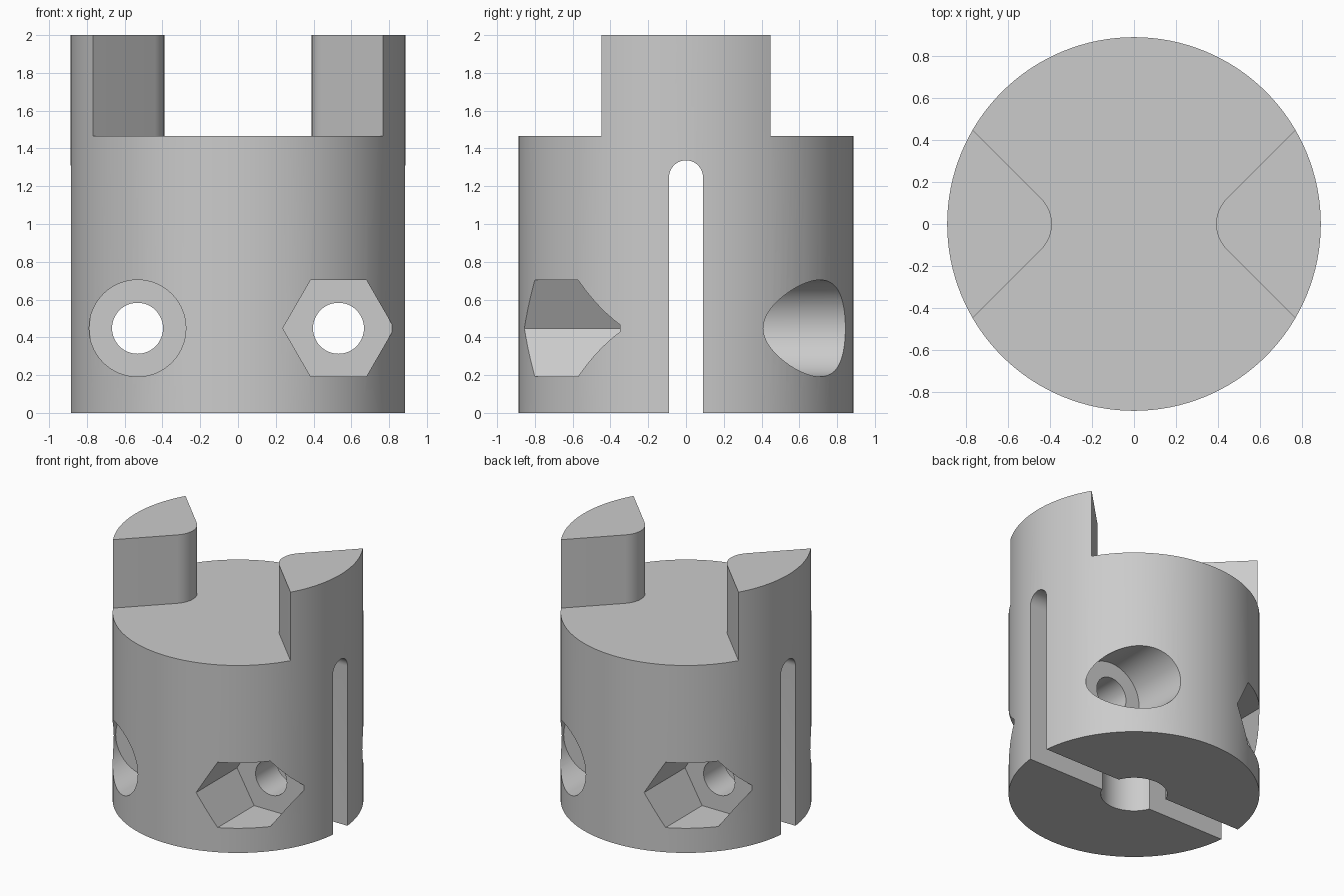
import bpy
import bmesh
from math import cos, sin, radians
from mathutils import Matrix, Vector

RADIUS, DECK, TOP = 0.888, 1.465, 2.0
SLOT_HALF, SLOT_TOP = 0.09, 1.337
BORE_R, BORE_TOP = 0.235, 1.335
SCREW_X, SCREW_Z = 0.532, 0.448

old = bpy.data.objects.get("Cube")
if old:
    bpy.data.objects.remove(old, do_unlink=True)

steel = bpy.data.materials.new("light_grey_metal")
steel.use_nodes = True
GREY = (0.6, 0.6, 0.6, 1)
steel.diffuse_color = GREY
steel.node_tree.nodes["Principled BSDF"].inputs["Base Color"].default_value = GREY


def arc(cx, cy, r, start, end, steps):
    """Points along an arc, angles in degrees."""
    angles = [radians(start + (end - start) * i / steps) for i in range(steps + 1)]
    return [(cx + r * cos(a), cy + r * sin(a)) for a in angles]


def ring(cx, cy, r, sides):
    return arc(cx, cy, r, 0, 360, sides)[:-1]


def prism(name, outline, low, high, axis="z"):
    """Extrude a 2D outline along an axis: z uses (x, y), y uses (x, z), x uses (y, z)."""
    place = {"z": lambda u, v: Vector((u, v, low)),
             "y": lambda u, v: Vector((u, low, v)),
             "x": lambda u, v: Vector((low, u, v))}[axis]
    step = Vector([(high - low) * (axis == a) for a in "xyz"])
    bm = bmesh.new()
    face = bm.faces.new([bm.verts.new(place(u, v)) for u, v in outline])
    extruded = bmesh.ops.extrude_face_region(bm, geom=[face])["geom"]
    bmesh.ops.translate(bm, vec=step,
                        verts=[g for g in extruded if isinstance(g, bmesh.types.BMVert)])
    bmesh.ops.recalc_face_normals(bm, faces=bm.faces)
    mesh = bpy.data.meshes.new(name)
    bm.to_mesh(mesh)
    bm.free()
    mesh.materials.append(steel)
    obj = bpy.data.objects.new(name, mesh)
    bpy.context.collection.objects.link(obj)
    return obj


# Hub: one full-height cylinder, everything else is cut away
hub = prism("coupling_hub", ring(0, 0, RADIUS, 128), 0, TOP)
bpy.context.view_layer.objects.active = hub
hub.select_set(True)
cutters = []

# Space between the two jaws, with rounded jaw noses
nose_x, nose_r, far = 0.56, 0.17, 1.4
far_y = far - nose_x + nose_r * 2 ** 0.5
jaw_gap = ([(far, far_y), (-far, far_y)] + arc(-nose_x, 0, nose_r, 45, -45, 12)
           + [(-far, -far_y), (far, -far_y)] + arc(nose_x, 0, nose_r, 225, 135, 12))
cutters.append(prism("jaw_gap_cutter", jaw_gap, DECK, TOP + 0.5))

# Shaft bore and round-topped clamping slot
cutters.append(prism("bore_cutter", ring(0, 0, BORE_R, 64), -0.3, BORE_TOP))
slot = ([(-SLOT_HALF, -0.2), (SLOT_HALF, -0.2)]
        + arc(0, SLOT_TOP - SLOT_HALF, SLOT_HALF, 0, 180, 20))
cutters.append(prism("slot_cutter", slot, -1.2, 1.2, "x"))

# Clamp screws: nut pocket at one end, round head recess at the other
for turn in (0, 180):
    tools = [prism("screw_hole_cutter", ring(SCREW_X, SCREW_Z, 0.135, 48), -1.2, 1.2, "y"),
             prism("nut_pocket_cutter", ring(SCREW_X, SCREW_Z, 0.295, 6), -1.3, -0.35, "y"),
             prism("head_recess_cutter", ring(SCREW_X, SCREW_Z, 0.256, 64), 0.385, 1.3, "y")]
    for tool in tools:
        tool.data.transform(Matrix.Rotation(radians(turn), 4, "Z"))
    cutters += tools

for cutter in cutters:
    cutter.hide_render = True
    mod = hub.modifiers.new("cut", "BOOLEAN")
    mod.operation = "DIFFERENCE"
    mod.solver = "EXACT"
    mod.object = cutter
    bpy.ops.object.modifier_apply(modifier=mod.name)
    bpy.data.objects.remove(cutter, do_unlink=True)

bpy.ops.object.shade_smooth_by_angle(angle=radians(25))
